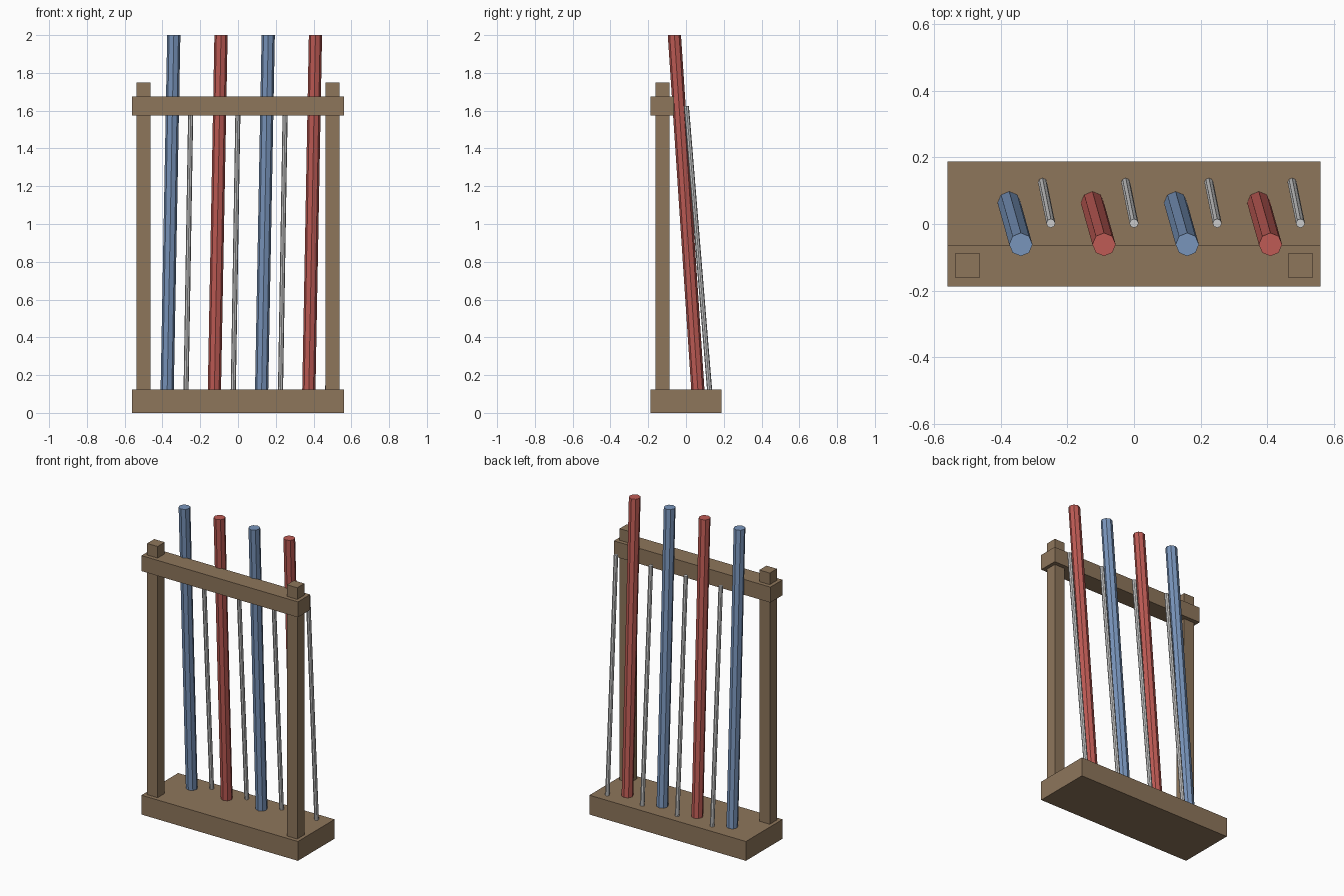
import bpy, bmesh, math

if "Cube" in bpy.data.objects:
    bpy.data.objects.remove(bpy.data.objects["Cube"])


def material(name, rgb):
    m = bpy.data.materials.new(name)
    m.diffuse_color = (*rgb, 1)
    m.use_nodes = True
    m.node_tree.nodes["Principled BSDF"].inputs["Base Color"].default_value = m.diffuse_color
    return m


wood = material("wood", (0.27, 0.18, 0.105))
blue = material("blue", (0.19, 0.30, 0.50))
red = material("red", (0.52, 0.105, 0.09))


def finish(name, bm, mat):
    bmesh.ops.recalc_face_normals(bm, faces=bm.faces[:])
    me = bpy.data.meshes.new(name)
    bm.to_mesh(me)
    bm.free()
    if mat:
        me.materials.append(mat)
    ob = bpy.data.objects.new(name, me)
    bpy.context.collection.objects.link(ob)


def box(name, lo, hi, mat):
    bm = bmesh.new()
    bmesh.ops.create_cube(bm, size=1)
    for v in bm.verts:
        v.co = [(a + b) / 2 + c * (b - a) for a, b, c in zip(lo, hi, v.co)]
    finish(name, bm, mat)


def leaning_rod(name, bottom, top, radius, mat=None, sides=8):
    # Octagonal rod with level ends
    bm = bmesh.new()
    rings = []
    for x, y, z in (bottom, top):
        angles = [2 * math.pi * i / sides for i in range(sides)]
        rings.append([bm.verts.new((x + radius * math.cos(a), y + radius * math.sin(a), z))
                      for a in angles])
    low, high = rings
    for i in range(sides):
        j = (i + 1) % sides
        bm.faces.new((low[i], low[j], high[j], high[i]))
    bm.faces.new(low[::-1])
    bm.faces.new(high)
    finish(name, bm, mat)


# Rack frame
box("base", (-0.56, -0.1875, 0), (0.56, 0.1875, 0.125), wood)
box("top_rail", (-0.56, -0.1875, 1.575), (0.56, -0.0625, 1.675), wood)
for side, x in (("left", -0.5), ("right", 0.5)):
    box(side + "_post", (x - 0.0375, -0.1615, 0.125), (x + 0.0375, -0.0885, 1.75), wood)

# Leaning coloured poles and thin metal rods
for i in range(4):
    dx = 0.25 * i
    leaning_rod(f"pole_{i + 1}", (-0.375 + dx, 0.063, 0.12), (-0.34 + dx, -0.0615, 2.0),
                0.035, (blue, red)[i % 2])
    leaning_rod(f"thin_rod_{i + 1}", (-0.275 + dx, 0.125, 0.12), (-0.25 + dx, 0.002, 1.625),
                0.0135)
